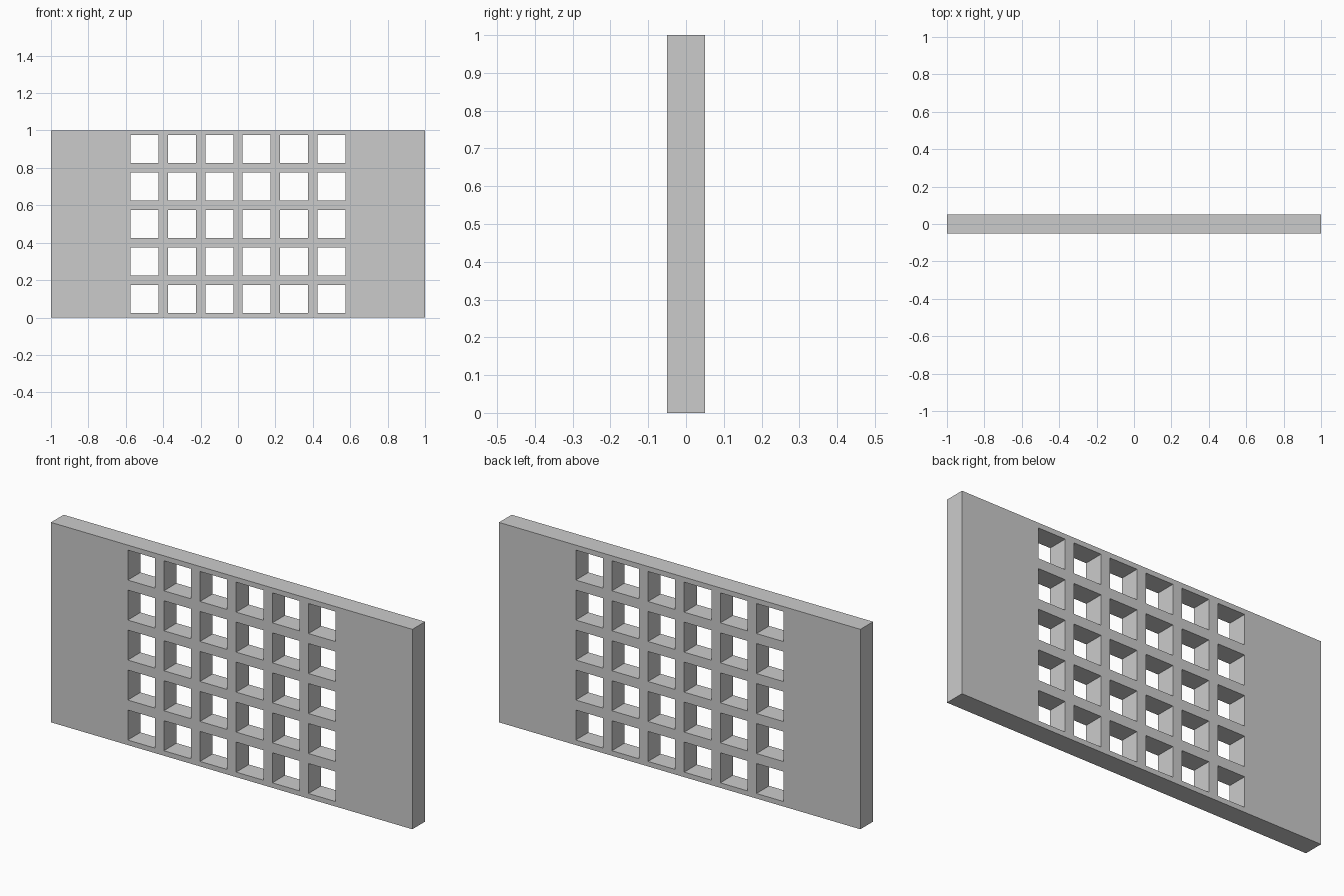
import bpy
import bmesh

if "Cube" in bpy.data.objects:
    bpy.data.objects.remove(bpy.data.objects["Cube"])

LENGTH, HEIGHT, THICK = 2.0, 1.0, 0.1
COLS, ROWS, PITCH, HOLE = 6, 5, 0.2, 0.15


def cut_lines(start, end, first_centre, count):
    """Grid lines along one axis: outer edges plus both sides of each hole."""
    lines = [start]
    for i in range(count):
        c = first_centre + i * PITCH
        lines += [c - HOLE / 2, c + HOLE / 2]
    return lines + [end]


xs = cut_lines(-LENGTH / 2, LENGTH / 2, -PITCH * (COLS - 1) / 2, COLS)
zs = cut_lines(0, HEIGHT, PITCH / 2, ROWS)

# Flat lattice sheet: every odd/odd cell is left open as a window
bm = bmesh.new()
grid = [[bm.verts.new((x, 0, z)) for z in zs] for x in xs]
for i in range(len(xs) - 1):
    for j in range(len(zs) - 1):
        if i % 2 and j % 2:
            continue
        bm.faces.new((grid[i][j], grid[i + 1][j], grid[i + 1][j + 1], grid[i][j + 1]))

mesh = bpy.data.meshes.new("pierced_wall_panel")
bm.to_mesh(mesh)
bm.free()
panel = bpy.data.objects.new("pierced_wall_panel", mesh)
bpy.context.collection.objects.link(panel)

# Panel thickness, centred on y = 0
solid = panel.modifiers.new("thickness", 'SOLIDIFY')
solid.thickness = THICK
solid.offset = 0
